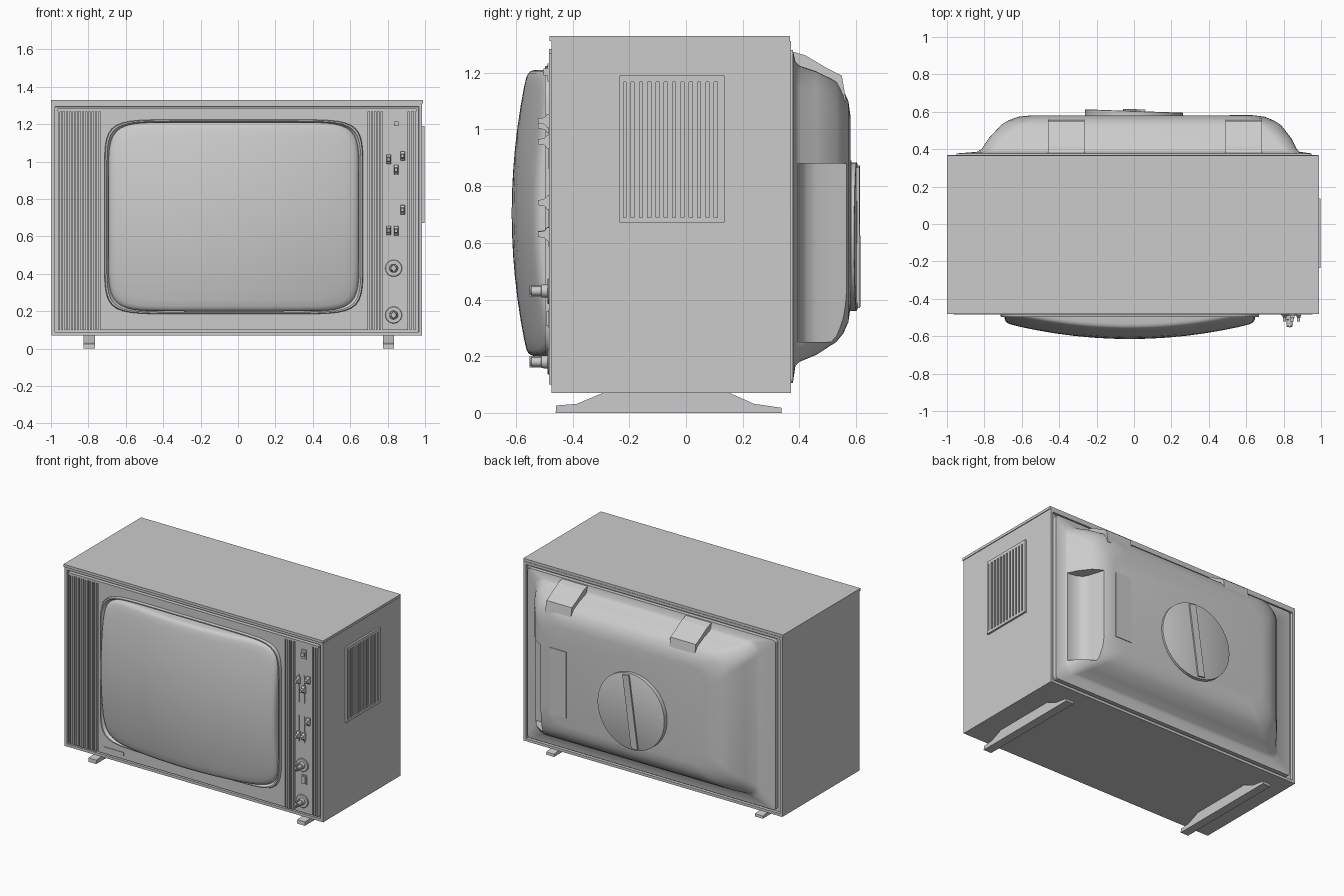
import bpy, bmesh, math
from mathutils import Vector, Matrix

if "Cube" in bpy.data.objects:
    bpy.data.objects.remove(bpy.data.objects["Cube"])


def finish(bm, name, smooth=True):
    bmesh.ops.recalc_face_normals(bm, faces=bm.faces)
    me = bpy.data.meshes.new(name)
    bm.to_mesh(me)
    bm.free()
    ob = bpy.data.objects.new(name, me)
    bpy.context.collection.objects.link(ob)
    bpy.ops.object.select_all(action='DESELECT')
    ob.select_set(True)
    bpy.context.view_layer.objects.active = ob
    if smooth:
        bpy.ops.object.shade_smooth_by_angle(angle=math.radians(32))
    return ob


def add_box(bm, x0, x1, y0, y1, z0, z1):
    m = Matrix.Translation(((x0 + x1) / 2, (y0 + y1) / 2, (z0 + z1) / 2)) @ \
        Matrix.Diagonal((x1 - x0, y1 - y0, z1 - z0, 1))
    return bmesh.ops.create_cube(bm, size=1, matrix=m)['verts']


def boxes(name, items):
    bm = bmesh.new()
    for b in items:
        add_box(bm, *b)
    return finish(bm, name, False)


def loft(name, rings, caps=True, smooth=True):
    bm = bmesh.new()
    vs = [[bm.verts.new(p) for p in r] for r in rings]
    n = len(vs[0])
    for a, b in zip(vs, vs[1:]):
        for i in range(n):
            j = (i + 1) % n
            bm.faces.new((a[i], a[j], b[j], b[i]))
    if caps:
        bm.faces.new(vs[0])
        bm.faces.new(vs[-1])
    return finish(bm, name, smooth)


def rounded(y, x0, x1, z0, z1, r, n=8):
    pts = []
    for k, (cx, cz) in enumerate(((x1 - r, z1 - r), (x0 + r, z1 - r), (x0 + r, z0 + r), (x1 - r, z0 + r))):
        for i in range(n + 1):
            a = (k + i / n) * math.pi / 2
            pts.append((cx + r * math.cos(a), y, cz + r * math.sin(a)))
    return pts


def tube_outline(hx, hz, n=9, count=160):
    """Picture-tube outline: a squarish oval, relative to the screen centre."""
    out = []
    for i in range(count):
        a = 2 * math.pi * (i + .5) / count
        c, s = math.cos(a), math.sin(a)
        r = (abs(c) ** n + abs(s) ** n) ** (-1 / n)
        out.append((hx * r * c, hz * r * s))
    return out


def knob(name, x, z, steps, seg=32):
    """Turned part along y; steps are (y, radius)."""
    return loft(name, [[(x + r * math.cos(2 * math.pi * i / seg), y, z + r * math.sin(2 * math.pi * i / seg))
                        for i in range(seg)] for y, r in steps])


# Cabinet with recessed front and back, and its top board
bm = bmesh.new()
add_box(bm, -.997, .985, -.475, .37, .07, 1.312)
bm.normal_update()
ends = [f for f in bm.faces if abs(f.normal.y) > .9]
bmesh.ops.inset_individual(bm, faces=ends, thickness=.026, depth=0)
bmesh.ops.inset_individual(bm, faces=ends, thickness=.001, depth=-.02)
finish(bm, "cabinet", False)
boxes("top_board", [(-1, .99, -.482, .367, 1.312, 1.33)])

# Front panels and vertical ribs
boxes("screen_panel", [(-.737, .695, -.478, -.45, .1, 1.268)])
boxes("top_trim", [(-.965, .955, -.484, -.45, 1.268, 1.284)])
boxes("control_panel", [(.772, .908, -.48, -.45, .1, 1.268)])


def ribs(name, x0, x1, count):
    p = (x1 - x0) / count
    boxes(name, [(x0 + i * p, x0 + (i + .6) * p, -.484, -.45, .1, 1.268) for i in range(count)])


ribs("left_ribs", -.962, -.739, 13)
ribs("middle_ribs", .703, .77, 4)
ribs("right_ribs", .916, .958, 2)
boxes("blank_plate", [(-.69, -.54, -.482, -.47, .122, .148)])

# Bulging picture tube and its rim
CX, CZ = -.0225, .705
rings = []
for s, lift in ((1, None), (1, .025), (.992, .012), (.978, .005), (.95, .001), (.88, 0), (.75, 0),
                (.6, 0), (.45, 0), (.3, 0), (.15, 0), (.03, 0)):
    ring = []
    for u, v in tube_outline(.67 * s, .505 * s):
        y = -.46 if lift is None else -.615 + .19 * u * u + .22 * v * v + lift
        ring.append((CX + u, y, CZ + v))
    rings.append(ring)
loft("screen", rings)
loft("screen_rim", [[(CX + u, y, CZ + v) for u, v in tube_outline(hx, hz)]
                    for hx, hz, y in ((.692, .52, -.46), (.692, .52, -.49), (.688, .517, -.498),
                                      (.680, .511, -.498), (.674, .506, -.485), (.664, .5, -.475))], caps=False)

# Slider tracks, slider caps, switch and push button
for g, (z0, z1, caps) in enumerate(((.86, 1.05, ((.805, 1.012), (.845, .957), (.88, 1.03))),
                                    (.585, .768, ((.805, .632), (.845, .63), (.88, .742))))):
    boxes(f"slider_tracks_{g}", [(x - .004, x + .004, -.486, -.47, z0, z1) for x in (.805, .845)])
    for i, (x, z) in enumerate(caps):
        loft(f"slider_cap_{g}_{i}", [[(x + sx * w, y, z + sz * h) for sx, sz in ((-1, -1), (1, -1), (1, 1), (-1, 1))]
                                     for y, w, h in ((-.47, .012, .026), (-.49, .012, .024),
                                                     (-.5, .009, .012), (-.522, .008, .009))], smooth=False)
boxes("power_switch", [(.828, .862, -.488, -.47, 1.17, 1.232), (.833, .857, -.503, -.47, 1.19, 1.215)])
boxes("push_button", [(.826, .864, -.486, -.47, .3, .364), (.832, .858, -.494, -.47, .307, .357)])
for n, z in (("upper", .43), ("lower", .18)):
    knob(f"{n}_dial", .832, z, ((-.47, .045), (-.486, .045), (-.489, .042)))
    knob(f"{n}_knob", .832, z, ((-.48, .024), (-.51, .022), (-.512, .017), (-.546, .016), (-.55, .013)))
    boxes(f"{n}_knob_grip", [(.828, .836, -.553, -.51, z - .02, z + .02)])

# Side grille: frame, backing and slats
bars = [(.98, .99, -.235, .135, .672, 1.19)]
bars += [(.98, .998, -.235, -.22, .672, 1.19), (.98, .998, .12, .135, .672, 1.19),
         (.98, .998, -.22, .12, .672, .69), (.98, .998, -.22, .12, 1.168, 1.19)]
bars += [(.98, .998, -.212 + i * .0293, -.194 + i * .0293, .69, 1.168) for i in range(12)]
boxes("side_grille", bars)

# Moulded rear cover with a side pocket cut out
cover = loft("rear_cover", [rounded(*r) for r in (
    (.345, -.95, .95, .105, 1.28, .02), (.377, -.95, .95, .105, 1.28, .02),
    (.386, -.84, .885, .165, 1.24, .06), (.4, -.815, .87, .18, 1.225, .08),
    (.46, -.775, .84, .205, 1.205, .1), (.53, -.71, .785, .25, 1.17, .12),
    (.555, -.67, .745, .28, 1.14, .13), (.573, -.62, .7, .32, 1.1, .13),
    (.58, -.56, .65, .37, 1.05, .13))])
plan = ((.93, .396), (.85, .396), (.80, .405), (.768, .425), (.75, .46), (.735, .51), (.70, .62), (.93, .62))
cutter = loft("pocket_cutter", [[(x, y, z) for x, y in plan] for z in (.25, .88)])
cutter.hide_render = True
mod = cover.modifiers.new("pocket", 'BOOLEAN')
mod.object = cutter
mod.solver = 'EXACT'
bpy.context.view_layer.objects.active = cover
bpy.ops.object.modifier_apply(modifier=mod.name)
bpy.data.objects.remove(cutter)
cover.select_set(True)
bpy.ops.object.shade_smooth_by_angle(angle=math.radians(32))

# Wedge brackets along the top of the rear cover
wedge = ((.375, 1.275), (.42, 1.262), (.50, 1.215), (.55, 1.19), (.565, 1.1), (.375, 1.1))
for n, x0, x1 in (("left", -.46, -.265), ("right", .49, .685)):
    loft(f"{n}_rear_bracket", [[(x, y, z) for y, z in wedge] for x in (x0, x1)], smooth=False)

# Rear label panel and round cap with a grip bar, tilted slightly
boxes("rear_panel", [(.51, .635, .57, .584, .43, .89)])
cap = knob("rear_cap", 0, 0, ((-.02, .262), (.01, .262), (.012, .258)), 64)
bar = boxes("rear_cap_bar", [(-.025, .025, 0, .022, -.25, .25)])
for o in (cap, bar):
    o.matrix_world = Matrix.Translation((0, .592, .622)) @ Matrix.Rotation(math.radians(-2), 4, 'Z') \
        @ Matrix.Rotation(math.radians(8), 4, 'Y')

# Foot rails
rail = ((-.46, 0), (.338, 0), (.336, .018), (.24, .032), (.15, .072), (-.29, .072), (-.385, .032), (-.458, .026))
for n, x in (("left", -.795), ("right", .805)):
    loft(f"{n}_foot_rail", [[(x + d, y, z) for y, z in rail] for d in (-.03, .03)], smooth=False)
